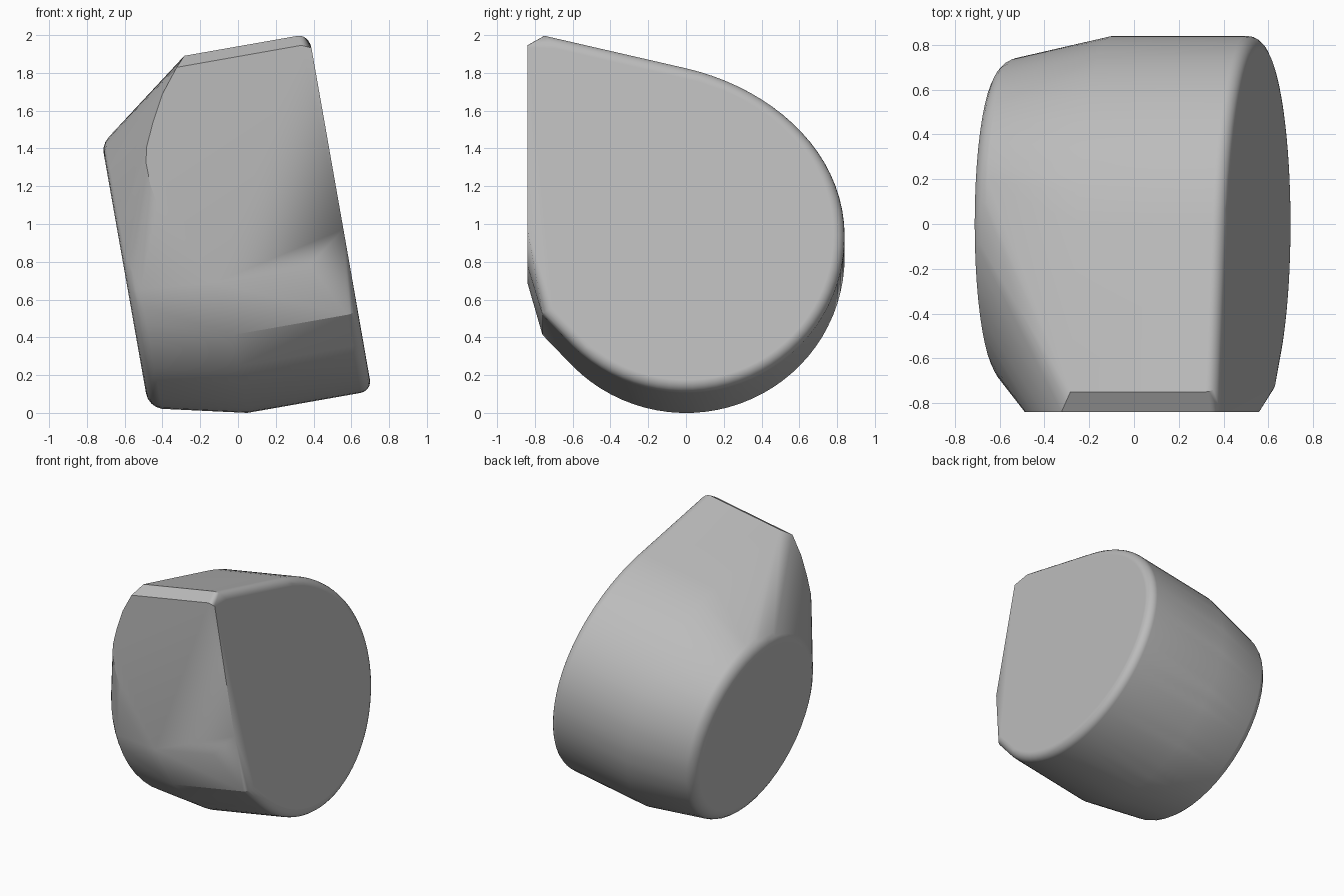
import bpy, bmesh, math
from mathutils import Matrix, Vector
from mathutils.geometry import interpolate_bezier

default = bpy.data.objects.get("Cube")
if default:
    bpy.data.objects.remove(default, do_unlink=True)

MID = 0.84      # height of the round part's centre
RADIUS = 0.84
FRONT = -0.84   # plane of the flat front face
TILT = math.radians(10)


def arc(radius, start, end, count):
    """Points (y, height) on a circle around the body's axis."""
    angles = [start + (end - start) * i / count for i in range(count + 1)]
    return [(radius * math.cos(t), MID + radius * math.sin(t)) for t in angles]


def add_ring(bm, x, points, inset=0.0):
    k = 1 - inset / RADIUS
    for y, h in points:
        bm.verts.new((x, y * k, MID + (h - MID) * k))


# Teardrop cross-section: round belly, curved back, straight slope to the tip
back = interpolate_bezier(Vector((0, 1.745)), Vector((0.45, 1.64)),
                          Vector((0.84, 1.3)), Vector((0.84, MID)), 20)
teardrop = [(-0.75, 1.92), (-0.76, 0.42)]
teardrop += [(p.x, p.y) for p in back]
teardrop += arc(RADIUS, 0, -math.radians(140), 32)

bm = bmesh.new()

# Wide end with a rounded rim
bevel = 0.06
for i in range(6):
    t = math.pi / 2 * i / 5
    add_ring(bm, 0.66 + bevel * math.sin(t), teardrop, bevel * (1 - math.cos(t)))

# Shoulder where the taper starts
add_ring(bm, 0.05, teardrop)

# Narrow round end with a rounded rim
rim = 0.1
for i in range(6):
    t = math.pi / 2 * i / 5
    add_ring(bm, -0.36 - rim * math.sin(t),
             arc(0.745 - rim * (1 - math.cos(t)), 0, math.tau * 47 / 48, 47))

# Flat front face outline (x, height)
outline = [(0.0, 1.867), (-0.1, 1.74), (-0.174, 1.604), (-0.23, 1.48),
           (-0.248, 1.4), (-0.246, 1.28), (-0.226, 1.167), (0.0, 0.71),
           (0.51, 0.712), (0.72, 0.87), (0.72, 1.845), (0.67, 1.867)]
for x, h in outline:
    bm.verts.new((x, FRONT, h))

# Skin the convex block, drop inner points, merge coplanar triangles
hull = bmesh.ops.convex_hull(bm, input=bm.verts)
bmesh.ops.delete(bm, geom=[v for v in bm.verts if not v.link_faces], context='VERTS')
bmesh.ops.dissolve_limit(bm, angle_limit=math.radians(0.5),
                         verts=bm.verts, edges=bm.edges)
bmesh.ops.recalc_face_normals(bm, faces=bm.faces)

# Lean the block and rest it on the floor
bmesh.ops.rotate(bm, matrix=Matrix.Rotation(-TILT, 3, 'Y'), verts=bm.verts)
low = min(v.co.z for v in bm.verts)
bmesh.ops.translate(bm, vec=(0, 0, -low), verts=bm.verts)

mesh = bpy.data.meshes.new("teardrop_block")
bm.to_mesh(mesh)
bm.free()
block = bpy.data.objects.new("teardrop_block", mesh)
bpy.context.collection.objects.link(block)

# Single plain grey
grey = bpy.data.materials.new("plain_grey")
grey.use_nodes = True
colour = (0.5, 0.5, 0.5, 1)
grey.diffuse_color = colour
grey.node_tree.nodes["Principled BSDF"].inputs["Base Color"].default_value = colour
mesh.materials.append(grey)

bpy.context.view_layer.objects.active = block
block.select_set(True)
bpy.ops.object.shade_smooth_by_angle(angle=math.radians(22))
weighted = block.modifiers.new("weighted_normals", 'WEIGHTED_NORMAL')
weighted.keep_sharp = True
